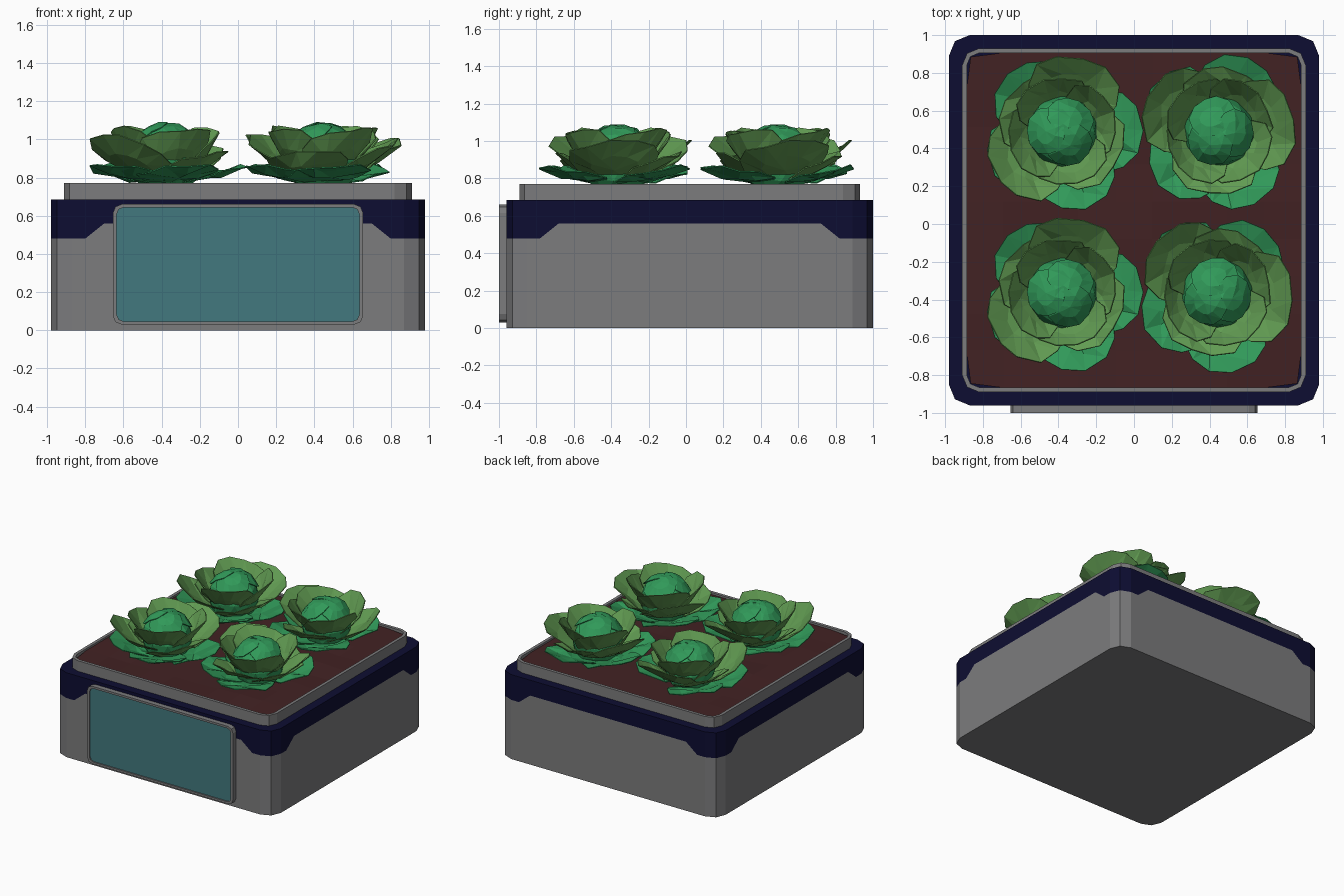
import bpy, bmesh, math, random
from mathutils import Matrix, Vector

if "Cube" in bpy.data.objects:
    bpy.data.objects.remove(bpy.data.objects["Cube"])

random.seed(4)
CY = 0.02  # the box is set back slightly to make room for the front panel


def material(name, rgb):
    m = bpy.data.materials.new(name)
    m.diffuse_color = (*rgb, 1)
    m.use_nodes = True
    m.node_tree.nodes["Principled BSDF"].inputs["Base Color"].default_value = m.diffuse_color
    return m


GREY = material("grey plastic", (0.20, 0.20, 0.205))
NAVY = material("navy band", (0.004, 0.004, 0.032))
TEAL = material("teal panel", (0.055, 0.19, 0.21))
SOIL = material("brown soil", (0.055, 0.016, 0.017))
LEAF = material("leaf green", (0.12, 0.33, 0.085))
DEEP = material("deep green", (0.03, 0.32, 0.10))


def finish(bm, name, mats, recalc=True):
    if recalc:
        bmesh.ops.recalc_face_normals(bm, faces=bm.faces[:])
    me = bpy.data.meshes.new(name)
    bm.to_mesh(me)
    bm.free()
    for m in mats:
        me.materials.append(m)
    ob = bpy.data.objects.new(name, me)
    bpy.context.collection.objects.link(ob)
    return ob


def rounded(hx, hy, r, seg=2):
    pts = []
    for k, (sx, sy) in enumerate(((1, 1), (-1, 1), (-1, -1), (1, -1))):
        for i in range(seg + 1):
            a = math.pi / 2 * (k + i / seg)
            pts.append((sx * (hx - r) + r * math.cos(a), sy * (hy - r) + r * math.sin(a)))
    return pts


def loft(name, loops, mats, cap_start=False, cap_end=None):
    """Bridge equal-length loops of 3D points; optionally cap the ends."""
    bm = bmesh.new()
    rows = [[bm.verts.new(p) for p in lp] for lp in loops]
    n = len(rows[0])
    for a, b in zip(rows, rows[1:]):
        for i in range(n):
            j = (i + 1) % n
            bm.faces.new((a[i], a[j], b[j], b[i]))
    if cap_start:
        bm.faces.new(rows[0][::-1])
    if cap_end is not None:
        bm.faces.new(rows[-1]).material_index = cap_end
    return finish(bm, name, mats)


# Planter box: navy band around the top, dropping lower at each corner
outline = []
for k in range(4):
    rot = Matrix.Rotation(k * math.pi / 2, 3, 'Z')
    for x, y, z in ((-.87, -.98, .48), (-.80, -.98, .48), (-.70, -.98, .56), (.70, -.98, .56),
                    (.80, -.98, .48), (.87, -.98, .48), (.948, -.948, .48)):
        p = rot @ Vector((x, y, 0))
        outline.append((p.x, p.y + CY, z))
box = loft("planter_box",
           [[(x, y, 0) for x, y, z in outline], outline, [(x, y, .685) for x, y, z in outline]],
           [GREY, NAVY], True, 1)
for f in box.data.polygons:
    if max(box.data.vertices[v].co.z for v in f.vertices) > .6:
        f.material_index = 1

# Raised rim around the soil
outer, inner = rounded(.91, .91, .09), rounded(.885, .885, .065)
loft("rim", [[(x, y + CY, z) for x, y in o]
             for o, z in ((outer, .68), (outer, .77), (inner, .77), (inner, .72))], [GREY])

# Soil, slightly uneven
bm = bmesh.new()
bmesh.ops.create_grid(bm, x_segments=9, y_segments=9, size=.887)
for v in bm.verts:
    if abs(v.co.x) > .88 and abs(v.co.y) > .88:
        v.co *= .975
    edge = max(abs(v.co.x), abs(v.co.y)) > .85
    v.co.z = .755 + (0 if edge else random.uniform(-.008, .012))
    v.co.y += CY
finish(bm, "soil", [SOIL])

# Front panel with a frame and a recessed teal face
big, small = rounded(.655, .315, .045), rounded(.635, .298, .035)
loft("front_panel", [[(x, y, z + .345) for x, z in o]
                     for o, y in ((big, -.955), (big, -1.0), (small, -1.0), (small, -.99))],
     [GREY, TEAL], True, 1)


def add_leaf(bm, angle, centre, length, width, height, twist=0.0, jitter=.012):
    """A faceted disc laid on a bowl of revolution; height(r) gives the bowl."""
    rot = Matrix.Rotation(math.radians(angle), 3, 'Z')
    n = 11

    def vert(a, b, j):
        p = Vector((centre + a * length, b * width, 0))
        p.z = height(p.xy.length) + twist * p.y
        p += Vector([random.uniform(-j, j) for _ in range(3)])
        return bm.verts.new(rot @ p)

    mid = vert(0, 0, 0)
    rings = []
    for s in (.52, 1.0):
        rings.append([vert(s * math.cos(t), s * math.sin(t), jitter)
                      for t in (2 * math.pi * i / n for i in range(n))])
    a, b = rings
    for i in range(n):
        j = (i + 1) % n
        bm.faces.new((mid, a[i], a[j]))
        bm.faces.new((a[i], b[i], b[j]))
        bm.faces.new((a[i], b[j], a[j]))


def leaf_layer(name, mat, leaves):
    bm = bmesh.new()
    for leaf in leaves:
        add_leaf(bm, *leaf)
    ob = finish(bm, name, [mat], False)
    mod = ob.modifiers.new("thickness", 'SOLIDIFY')
    mod.thickness = .006
    mod.offset = 0
    return ob


def low(r):
    return .772 + .50 * r * r


def middle(r):
    return .785 + 1.25 * r * r


def steep(r):
    return .79 + 3.1 * r * r


def dome(r):
    return .885 + math.sqrt(max(.0, .2 ** 2 - r * r))


# One cabbage head: spreading leaves, cupped leaves, upright leaves, closed heart
parts = [
    leaf_layer("outer_leaves", DEEP, [(a, .235, .19, .22, low, .04) for a in (135, 2, -72, 212)]),
    leaf_layer("cupped_leaves", LEAF, [(75, .22, .19, .25, middle, .08), (218, .23, .20, .24, middle, .08),
                                       (150, .18, .16, .22, middle, .10), (-35, .18, .16, .23, middle, .10)]),
    leaf_layer("upright_leaves", LEAF, [(a, .155, .135, .20, steep, .12, .009) for a in (20, 110, 200, 285)]),
    leaf_layer("heart_leaves", DEEP, [(a, .085, .10, .125, dome, .07, .005) for a in (60, 180, 300)]),
]
bm = bmesh.new()
bmesh.ops.create_icosphere(bm, subdivisions=2, radius=.19, matrix=Matrix.Translation((0, 0, .885)))
parts.append(finish(bm, "heart", [DEEP]))

# Four heads, the copies sharing the same meshes
for i, (x, y, turn) in enumerate(((-.38, .49, 0), (-.38, -.365, 0), (.45, .49, -65), (.44, -.365, -80))):
    for part in parts:
        ob = part if i == 0 else part.copy()
        if i:
            bpy.context.collection.objects.link(ob)
        ob.location = (x, y, 0)
        ob.rotation_euler.z = math.radians(turn)
